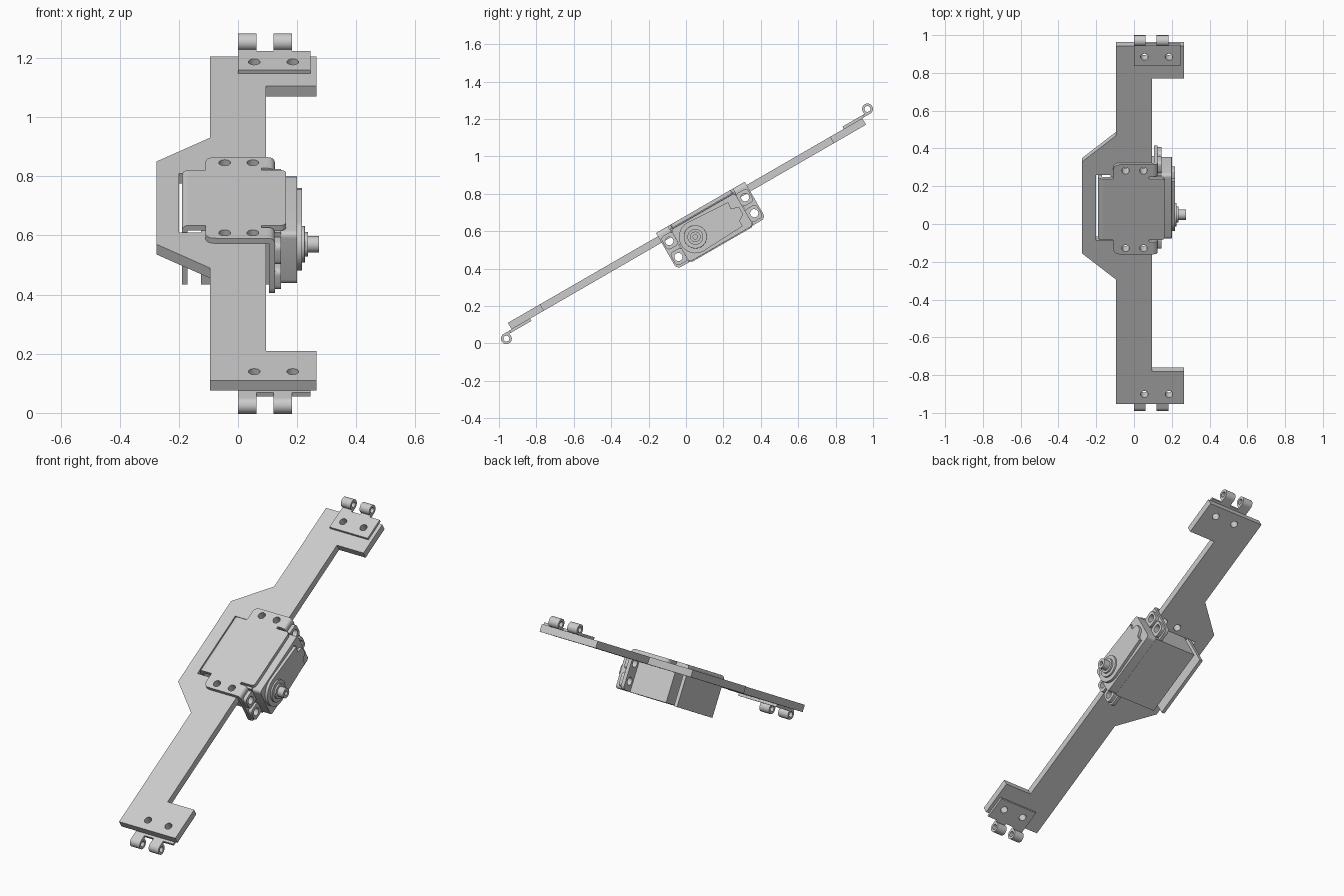
import bpy, bmesh
from math import pi, cos, sin, radians
from mathutils import Matrix, Vector

cube = bpy.data.objects.get("Cube")
if cube:
    bpy.data.objects.remove(cube, do_unlink=True)

grey = bpy.data.materials.new("light grey metal")
grey.use_nodes = True
tone = (0.6, 0.6, 0.6, 1)
grey.diffuse_color = tone
grey.node_tree.nodes["Principled BSDF"].inputs["Base Color"].default_value = tone

# The whole assembly leans 30 degrees: u runs along the arm, w is its normal
TILT = Matrix.Translation((0, -0.005, 0.657)) @ Matrix.Rotation(radians(30), 4, "X")
FLAT = Matrix.Identity(4)                                              # (x, u) along w
SIDE = Matrix(((0, 0, 1, 0), (1, 0, 0, 0), (0, 1, 0, 0), (0, 0, 0, 1)))  # (u, w) along x
CROSS = Matrix(((1, 0, 0, 0), (0, 0, -1, 0), (0, 1, 0, 0), (0, 0, 0, 1)))  # (x, w) along -u
MID = 0.106                                                            # servo centre in u


def circle(a, b, r, n=32):
    return [(a + r * cos(2 * pi * i / n), b + r * sin(2 * pi * i / n)) for i in range(n)]


def rounded(points, steps=5):
    """Round corners given as (a, b, radius); plain (a, b) stays sharp."""
    out = []
    for i, p in enumerate(points):
        c = Vector(p[:2])
        if len(p) < 3:
            out.append(c)
            continue
        before = c + (Vector(points[i - 1][:2]) - c).normalized() * p[2]
        after = c + (Vector(points[(i + 1) % len(points)][:2]) - c).normalized() * p[2]
        for k in range(steps + 1):
            t = k / steps
            out.append(before * (1 - t) ** 2 + c * 2 * t * (1 - t) + after * t * t)
    return out


def rect(a0, a1, b0, b1, r=0.0):
    pts = [(a0, b0), (a1, b0), (a1, b1), (a0, b1)]
    return rounded([(a, b, r) for a, b in pts]) if r else pts


def prism(name, plane, outline, lo, hi, holes=(), bevel=0.0):
    """Extrude an outline with holes from lo to hi along the plane normal."""
    curve = bpy.data.curves.new(name, "CURVE")
    curve.dimensions = "2D"
    curve.fill_mode = "BOTH"
    curve.extrude = (hi - lo) / 2
    for loop in [outline, *holes]:
        spline = curve.splines.new("POLY")
        spline.points.add(len(loop) - 1)
        for point, p in zip(spline.points, loop):
            point.co = (p[0], p[1], 0, 1)
        spline.use_cyclic_u = True
    temp = bpy.data.objects.new(name + " curve", curve)
    bpy.context.collection.objects.link(temp)
    graph = bpy.context.evaluated_depsgraph_get()
    mesh = bpy.data.meshes.new_from_object(temp.evaluated_get(graph))
    bpy.data.objects.remove(temp, do_unlink=True)
    bm = bmesh.new()
    bm.from_mesh(mesh)
    bmesh.ops.remove_doubles(bm, verts=bm.verts, dist=0.0001)
    bmesh.ops.recalc_face_normals(bm, faces=bm.faces)
    bmesh.ops.translate(bm, verts=bm.verts, vec=(0, 0, (lo + hi) / 2))
    bm.to_mesh(mesh)
    bm.free()
    mesh.name = name
    mesh.materials.clear()
    mesh.materials.append(grey)
    obj = bpy.data.objects.new(name, mesh)
    bpy.context.collection.objects.link(obj)
    obj.matrix_world = TILT @ plane
    if bevel:
        mod = obj.modifiers.new("edge", "BEVEL")
        mod.width = bevel
        mod.segments = 2
        mod.limit_method = "ANGLE"
    bpy.ops.object.select_all(action="DESELECT")
    obj.select_set(True)
    bpy.context.view_layer.objects.active = obj
    bpy.ops.object.shade_smooth_by_angle(angle=radians(35))
    return obj


def mirrored(half):
    """Complete an outline by reflecting it about the servo centre."""
    return half + [(p[0], 2 * MID - p[1], *p[2:]) for p in reversed(half)]


# Arm plate with offset feet, side bulge and servo cut-out
END, FOOT = 1.094, 0.895
foot_holes = [circle(x, u, 0.02, 20) for x in (0.055, 0.185) for u in (-1.035, 1.035)]
tab_holes = [circle(x, u, 0.02, 20) for x in (-0.045, 0.05) for u in (MID - 0.237, MID + 0.237)]
arm = [(-0.095, -END), (0.265, -END), (0.265, -FOOT), (0.095, -FOOT),
       (0.095, MID - 0.2), (-0.2, MID - 0.2), (-0.2, MID + 0.2), (0.095, MID + 0.2),
       (0.095, FOOT), (0.265, FOOT), (0.265, END), (-0.095, END),
       (-0.095, 0.546), (-0.275, 0.386), (-0.275, -0.174), (-0.095, -0.334)]
prism("arm plate", FLAT, arm, -0.04, 0, foot_holes + tab_holes)

# Hinges: upper one on top of the arm, lower one underneath
for label, s, base in (("upper", 1, 0.0), ("lower", -1, -0.04)):
    leaf = rect(0, 0.245, *sorted((s * 0.98, s * 1.108)))
    holes = [circle(x, s * 1.035, 0.02, 20) for x in (0.055, 0.185)]
    w = sorted((base, base + s * 0.014))
    prism(label + " hinge leaf", FLAT, leaf, *w, holes)
    for i, x in enumerate((0, 0.12)):
        strip = rect(x, x + 0.062, *sorted((s * 1.1, s * 1.143)))
        prism(f"{label} hinge strip {i + 1}", FLAT, strip, *w)
        u, h = s * 1.143, base + s * 0.029
        prism(f"{label} hinge knuckle {i + 1}", SIDE, circle(u, h, 0.029), x, x + 0.062,
              [circle(u, h, 0.0155)])

# Sheet metal bracket over the servo
half = [(-0.165, MID), (-0.165, MID - 0.187), (-0.11, MID - 0.187),
        (-0.11, MID - 0.274, 0.035), (0.1, MID - 0.274), (0.1, MID - 0.2),
        (0.08, MID - 0.2), (0.08, MID - 0.187), (0.162, MID - 0.187, 0.02), (0.162, MID)]
top = mirrored(half[1:-1])
prism("bracket plate", FLAT, rounded(top), 0, 0.02, tab_holes)


def bend(name, x, s, depth, u0, u1):
    """Right-angled fold whose outer face lies at x; s points outward."""
    d = s * 0.025
    profile = [(x - d, 0.02), (x, 0.02, 0.025), (x, depth), (x - s * 0.02, depth),
               (x - s * 0.02, 0), (x - d, 0)]
    prism(name, CROSS, rounded(profile), -u1, -u0)


bend("bracket left flange", -0.19, -1, -0.21, MID - 0.187, MID + 0.187)
for label, s in (("lower", -1), ("upper", 1)):
    u0, u1 = sorted((MID + s * 0.2, MID + s * 0.274))
    bend(f"{label} ear bend", 0.125, 1, -0.006, u0, u1)
    uh = MID + s * 0.234
    bolts = [circle(uh, w, 0.022, 20) for w in (-0.053, -0.151)]
    near, far = MID + s * 0.2, MID + s * 0.274
    ear = rounded([(near, -0.005), (far, -0.005), (far, -0.204, 0.03), (near, -0.204)])
    prism(f"{label} bracket ear", SIDE, ear, 0.105, 0.125, bolts)
    # Servo mounting lugs against the bracket ear
    for i, (w, hole) in enumerate(zip((-0.053, -0.151), bolts)):
        lug = rect(*sorted((MID + s * 0.195, MID + s * 0.267)), w - 0.04, w + 0.04, 0.022)
        prism(f"{label} servo lug {i + 1}", SIDE, lug, 0.125, 0.145, [hole])

# Servo: body, case cap, gear cover and output shaft
SHAFT = (0.004, -0.103)
prism("servo body", SIDE, rect(MID - 0.198, MID + 0.198, -0.205, -0.002), -0.125, 0.145)
prism("servo cap", SIDE, rect(MID - 0.198, MID + 0.198, -0.205, -0.005, 0.02), 0.145, 0.2,
      bevel=0.006)
cover = [(SHAFT[0] + 0.088 * cos(a), SHAFT[1] + 0.088 * sin(a))
         for a in [pi / 2 + pi * i / 16 for i in range(17)]]
cover += rounded([(0.252, -0.19, 0.01), (0.252, -0.148), (0.286, -0.126, 0.01),
                  (0.286, -0.08, 0.01), (0.244, -0.068), (0.25, -0.02, 0.01)])
prism("gear cover", SIDE, cover, 0.2, 0.216, bevel=0.003)
prism("shaft collar", SIDE, circle(*SHAFT, 0.062, 40), 0.216, 0.226, bevel=0.003)
prism("shaft bearing", SIDE, circle(*SHAFT, 0.042, 40), 0.226, 0.236)
prism("output shaft", SIDE, circle(*SHAFT, 0.028), 0.236, 0.274, [circle(*SHAFT, 0.012, 20)])
prism("shaft core", SIDE, circle(*SHAFT, 0.014, 20), 0.23, 0.25)
